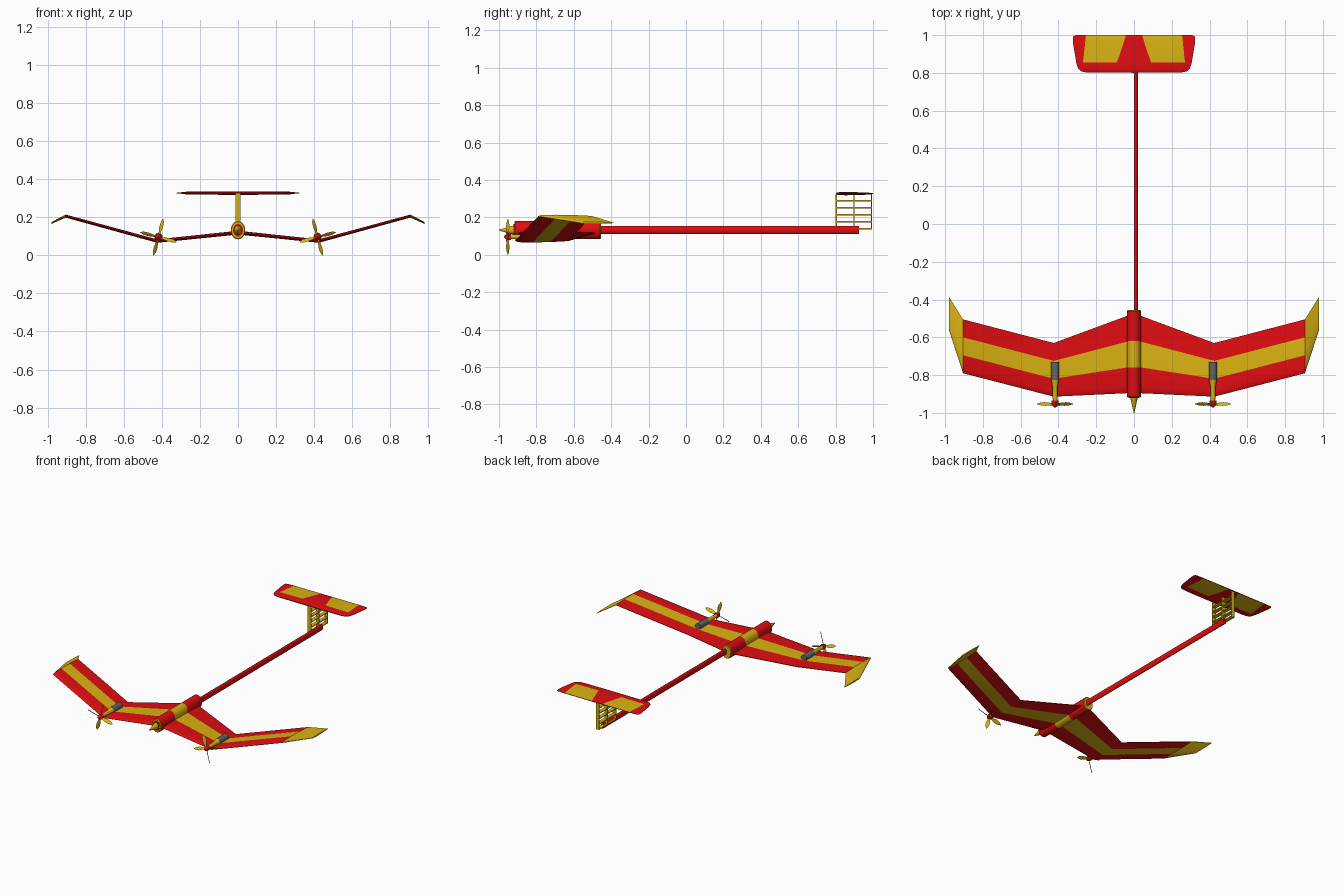
import bpy, bmesh, math
from mathutils import Vector, Matrix

if "Cube" in bpy.data.objects:
    bpy.data.objects.remove(bpy.data.objects["Cube"])

MATS = {}
for key, col in {"red": (0.75, 0.004, 0.006, 1), "yellow": (0.7, 0.45, 0.006, 1),
                 "grey": (0.13, 0.13, 0.13, 1)}.items():
    MATS[key] = bpy.data.materials.new(key + "_paint")
    MATS[key].diffuse_color = col
KEYS = list(MATS)


def finish(name, bm, mirror=False, merge=True, angle=35):
    bmesh.ops.recalc_face_normals(bm, faces=bm.faces)
    me = bpy.data.meshes.new(name)
    bm.to_mesh(me)
    bm.free()
    for k in KEYS:
        me.materials.append(MATS[k])
    me.shade_smooth()
    me.set_sharp_from_angle(angle=math.radians(angle))
    ob = bpy.data.objects.new(name, me)
    bpy.context.collection.objects.link(ob)
    if mirror:
        mod = ob.modifiers.new("mirror", "MIRROR")
        mod.use_mirror_merge = merge
    return ob


def loft(bm, rings, colour, cap_start=None, cap_end=None):
    """Bridge closed rings; colour(segment, side) gives the paint."""
    vs = [[bm.verts.new(p) for p in r] for r in rings]
    n = len(rings[0])
    for i in range(len(vs) - 1):
        for j in range(n):
            k = (j + 1) % n
            f = bm.faces.new((vs[i][j], vs[i][k], vs[i + 1][k], vs[i + 1][j]))
            f.material_index = KEYS.index(colour(i, j))
    for ring, cap in ((vs[0], cap_start), (vs[-1], cap_end)):
        if cap:
            bm.faces.new(ring).material_index = KEYS.index(cap)


def tube(name, stations, cols, x=0.0, z=0.0, n=24, mirror=False):
    """Elliptical body along y from (y, rx, rz) stations."""
    rings = [[(x + rx * math.cos(2 * math.pi * j / n), y,
               z + rz * math.sin(2 * math.pi * j / n)) for j in range(n)]
             for y, rx, rz in stations]
    bm = bmesh.new()
    loft(bm, rings, lambda i, j: cols[i], cols[0], cols[-1])
    return finish(name, bm, mirror, False)


# Pod with yellow middle band and yellow end rims
tube("fuselage_pod", [(-0.918, 0.034, 0.044), (-0.913, 0.038, 0.048), (-0.76, 0.038, 0.048),
                      (-0.62, 0.038, 0.048), (-0.46, 0.038, 0.048), (-0.455, 0.034, 0.044)],
     ["yellow", "red", "yellow", "red", "yellow"], z=0.132)
tube("nose_ring", [(-0.922, 0.026, 0.033), (-0.915, 0.026, 0.033)], ["red"], z=0.132)
tube("nose_cone", [(-1.0, 0.002, 0.002), (-0.96, 0.011, 0.014), (-0.918, 0.02, 0.025)],
     ["yellow", "yellow"], z=0.132)
tube("tail_boom", [(-0.47, 0.011, 0.022), (0.925, 0.011, 0.022)], ["red"], x=0.01, z=0.133)

# Wing: stations are (x, leading y, trailing y, z)
FRAC = [(0, 0), (0.025, 0.55), (0.1, 0.9), (1 / 3, 1), (2 / 3, 0.8), (1, 0.2)]


def section(x, y0, y1, z, h):
    up = [(x, y0 + f * (y1 - y0), z + h * t) for f, t in FRAC]
    low = [(x, y0 + f * (y1 - y0), z - h * t) for f, t in FRAC[:0:-1]]
    return up + low


bm = bmesh.new()
loft(bm, [section(0, -0.894, -0.473, 0.119, 0.01), section(0.425, -0.914, -0.63, 0.075, 0.009),
          section(0.905, -0.79, -0.505, 0.206, 0.008)],
     lambda i, j: "yellow" if j in (3, 7) else "red", cap_end="red")
finish("wing", bm, True)

# Drooped wing tips
bm = bmesh.new()
loft(bm, [section(0.905, -0.79, -0.505, 0.206, 0.008), section(0.98, -0.56, -0.385, 0.17, 0.005)],
     lambda i, j: "yellow", "yellow", "yellow")
finish("wing_tips", bm, True, False)

# Motors on the wing bends
MX, MZ, PY = 0.418, 0.096, -0.953
tube("motor_pods", [(-0.825, 0.022, 0.022), (-0.73, 0.022, 0.022)], ["grey"], MX, MZ, mirror=True)
tube("motor_cowls", [(-0.935, 0.012, 0.012), (-0.86, 0.014, 0.014), (-0.825, 0.021, 0.021)],
     ["yellow", "yellow"], MX, MZ, mirror=True)
tube("propeller_hubs", [(-0.972, 0.003, 0.003), (-0.965, 0.012, 0.012), (-0.95, 0.018, 0.018),
                        (-0.935, 0.018, 0.018)], ["red"] * 3, MX, MZ, mirror=True)

# Four pitched blades per propeller
bm = bmesh.new()
for b in range(4):
    rot = Matrix.Rotation(-math.radians(15 + 90 * b), 3, "Y")
    rings = []
    for r, w, pitch in [(0.008, 0.005, 55), (0.03, 0.009, 50), (0.055, 0.0135, 45),
                        (0.08, 0.0105, 40), (0.099, 0.002, 38)]:
        tw = Matrix.Rotation(math.radians(pitch), 3, "X")
        prof = [(0, 0, w), (0, 0.002, 0), (0, 0, -w), (0, -0.002, 0)]
        rings.append([Vector((MX, PY, MZ)) + rot @ (tw @ Vector(p) + Vector((r, 0, 0)))
                      for p in prof])
    loft(bm, rings, lambda i, j: "yellow", "yellow", "yellow")
finish("propeller_blades", bm, True, False)

# Open lattice fin
bm = bmesh.new()


def box(y0, y1, z0, z1, w=0.026):
    m = Matrix.Translation((0, (y0 + y1) / 2, (z0 + z1) / 2)) @ Matrix.Diagonal((w, y1 - y0, z1 - z0, 1))
    for v in bmesh.ops.create_cube(bm, size=1, matrix=m)["verts"]:
        for f in v.link_faces:
            f.material_index = KEYS.index("yellow")


for y in (0.803, 0.898, 0.992):
    box(y - 0.003, y + 0.003, 0.135, 0.325)
for i in range(5):
    z = 0.139 + 0.0375 * i
    box(0.802, 0.993, z - 0.003, z + 0.003)
finish("lattice_fin", bm)

# Tailplane: rows are y, half thickness and x stations, yellow panels let in
ROWS = [(0.803, 0.003, (0, 0.1, 0.235, 0.255)), (0.808, 0.006, (0, 0.1, 0.255, 0.279)),
        (0.825, 0.008, (0, 0.097, 0.268, 0.297)), (0.855, 0.009, (0, 0.09, 0.27, 0.306)),
        (0.96, 0.006, (0, 0.055, 0.259, 0.323)), (0.988, 0.004, (0, 0.046, 0.256, 0.324)),
        (0.995, 0.003, (0, 0.045, 0.255, 0.319)), (1.0, 0.002, (0, 0.044, 0.254, 0.309))]
TAPER = (1, 1, 0.8, 0.25)
bm = bmesh.new()
rings = []
for y, h, xs in ROWS:
    top = [(x, y, 0.327 + h * t) for x, t in zip(xs, TAPER)]
    rings.append(top + [(x, y, 0.654 - z) for x, y, z in top[::-1]])
loft(bm, rings, lambda i, j: "yellow" if i >= 3 and j in (1, 5) else "red", "red", "red")
# drop the centre wall so the mirrored halves join
bmesh.ops.delete(bm, geom=[f for f in bm.faces if all(abs(v.co.x) < 1e-6 for v in f.verts)],
                 context="FACES_ONLY")
finish("tailplane", bm, True)

for m in bpy.data.materials:
    if m.users and not m.is_grease_pencil:
        m.use_nodes = True
        m.node_tree.nodes["Principled BSDF"].inputs["Base Color"].default_value = m.diffuse_color
